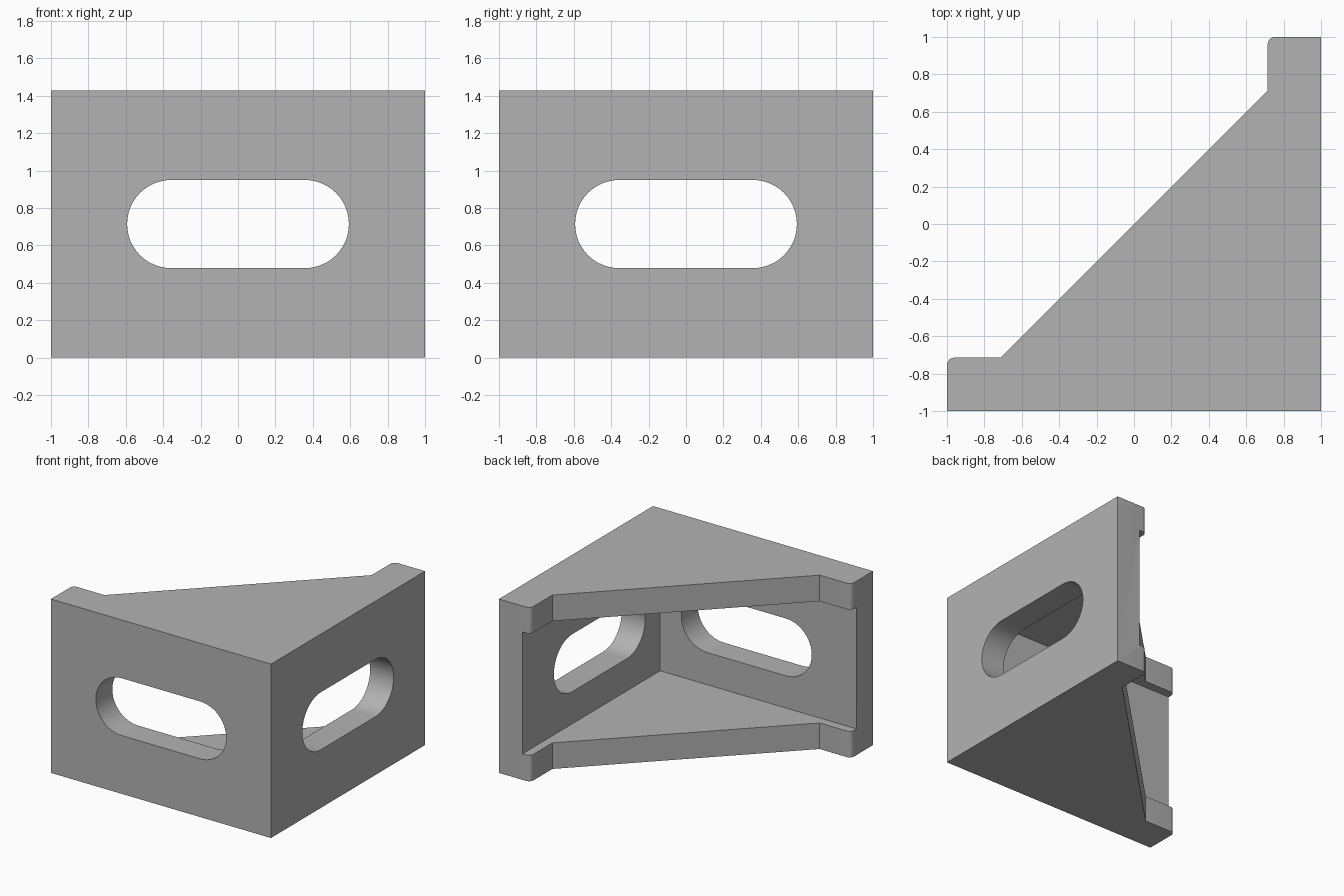
import bpy, bmesh
from math import sin, cos, pi, radians
from mathutils import Matrix, Vector

cube = bpy.data.objects.get("Cube")
if cube:
    bpy.data.objects.remove(cube, do_unlink=True)

UNIT = 1 / 14          # half the bracket's side is 14 design units
HEIGHT = 20 * UNIT
WALL = 3 * UNIT        # thickness of walls and gussets
FLANGE = 4 * UNIT      # width of the flat gusset ends
ROUND = 0.04           # rounding of the gusset ends
SLOT_R = 3.3 * UNIT
SLOT_HALF = 5 * UNIT   # half length of the slot's straight part

grey = bpy.data.materials.new("bracket grey")
grey.use_nodes = True
colour = (0.45, 0.45, 0.45, 1)
grey.diffuse_color = colour
grey.node_tree.nodes["Principled BSDF"].inputs["Base Color"].default_value = colour


def arc(cx, cy, r, start, end, steps):
    angles = [radians(start + (end - start) * i / steps) for i in range(steps + 1)]
    return [(cx + r * cos(a), cy + r * sin(a)) for a in angles]


def prism(name, outline, depth, matrix=Matrix()):
    """Extrude a closed 2D outline along its local z axis."""
    bm = bmesh.new()
    face = bm.faces.new([bm.verts.new((x, y, 0)) for x, y in outline])
    top = bmesh.ops.extrude_face_region(bm, geom=[face])["geom"]
    bmesh.ops.translate(bm, vec=Vector((0, 0, depth)),
                        verts=[v for v in top if isinstance(v, bmesh.types.BMVert)])
    bmesh.ops.transform(bm, matrix=matrix, verts=bm.verts)
    bmesh.ops.recalc_face_normals(bm, faces=bm.faces)
    mesh = bpy.data.meshes.new(name)
    bm.to_mesh(mesh)
    bm.free()
    mesh.materials.append(grey)
    obj = bpy.data.objects.new(name, mesh)
    bpy.context.collection.objects.link(obj)
    return obj


# Solid bracket: right-angled corner with a diagonal back and rounded flange ends
inner = 1 - FLANGE
outline = [(-1, -1), (1, -1), (1, 1)]
outline += arc(inner + ROUND, 1 - ROUND, ROUND, 90, 180, 6)
outline += [(inner, inner), (-inner, -inner)]
outline += arc(-1 + ROUND, -inner - ROUND, ROUND, 90, 180, 6)
bracket = prism("corner_bracket", outline, HEIGHT)

# Pocket between the top and bottom gussets, open towards the back
w = 1 - WALL
pocket = prism("pocket_cutter", [(-2, -w), (w, -w), (w, 2), (-2, 2)],
               HEIGHT - 2 * WALL, Matrix.Translation((0, 0, WALL)))

# One long slot through each wall
slot = arc(SLOT_HALF, 0, SLOT_R, -90, 90, 24) + arc(-SLOT_HALF, 0, SLOT_R, 90, 270, 24)
upright = Matrix.Translation((0, -w + 0.1, HEIGHT / 2)) @ Matrix.Rotation(pi / 2, 4, "X")
front_slot = prism("front_slot_cutter", slot, WALL + 0.2, upright)
side_slot = prism("side_slot_cutter", slot, WALL + 0.2,
                  Matrix.Rotation(pi / 2, 4, "Z") @ upright)

# Cut the openings
bpy.ops.object.select_all(action="DESELECT")
bracket.select_set(True)
bpy.context.view_layer.objects.active = bracket
for cutter in (pocket, front_slot, side_slot):
    cutter.hide_render = True
    mod = bracket.modifiers.new(cutter.name, "BOOLEAN")
    mod.operation = "DIFFERENCE"
    mod.solver = "EXACT"
    mod.object = cutter
    bpy.ops.object.modifier_apply(modifier=mod.name)
    bpy.data.objects.remove(cutter, do_unlink=True)

bpy.ops.object.shade_smooth_by_angle(angle=radians(30))
